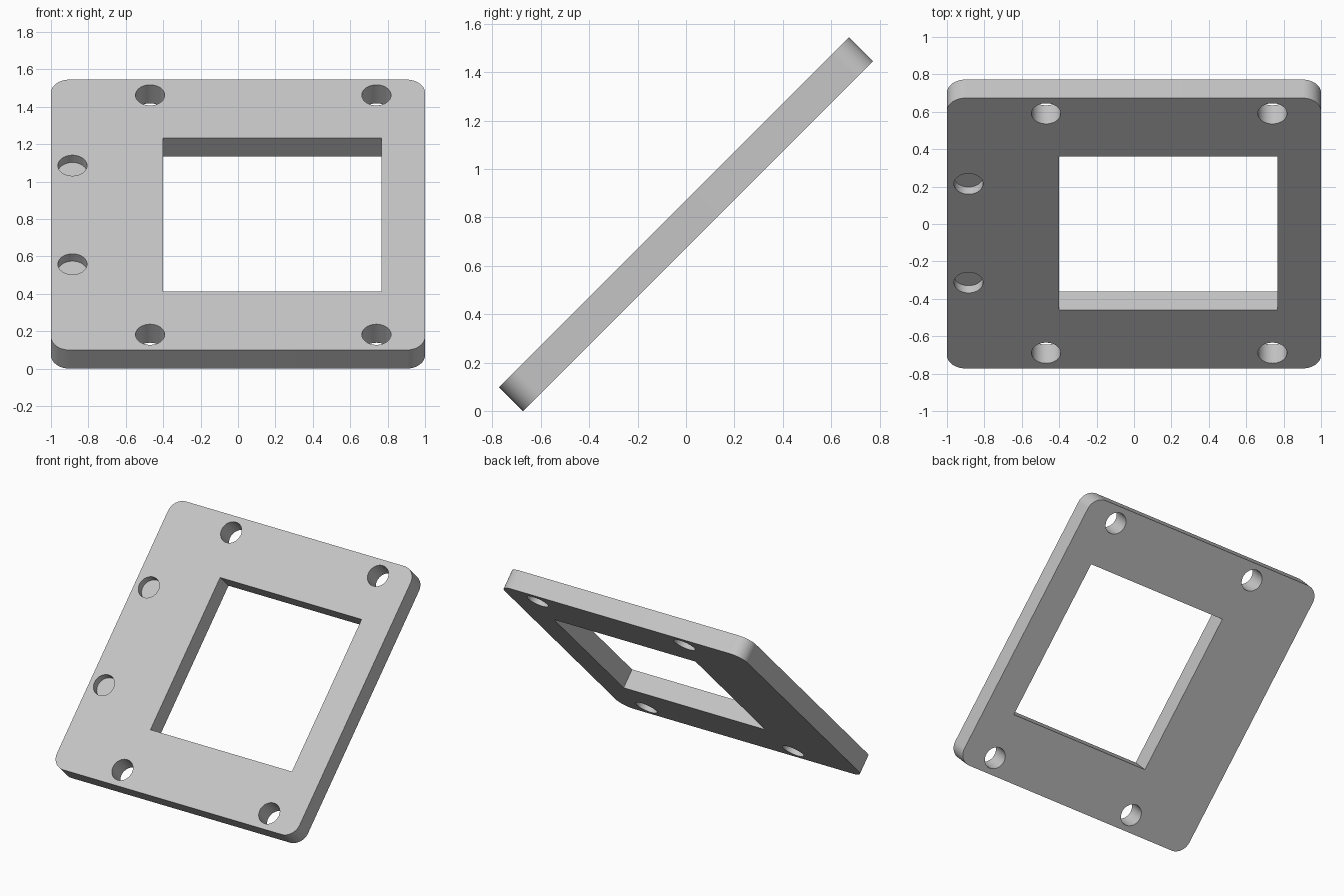
import bpy, bmesh, math
from mathutils import Matrix

cube = bpy.data.objects.get("Cube")
if cube:
    bpy.data.objects.remove(cube, do_unlink=True)

WIDTH, LENGTH, THICK = 2.0, 2.045, 0.14
CORNER, HOLE_R, BLIND_DEPTH = 0.1, 0.078, 0.055


def new_object(name, bm):
    mesh = bpy.data.meshes.new(name)
    bm.to_mesh(mesh)
    bm.free()
    obj = bpy.data.objects.new(name, mesh)
    bpy.context.collection.objects.link(obj)
    return obj


def box(name, x, y, size):
    bm = bmesh.new()
    place = Matrix.Translation((x, y, 0)) @ Matrix.Diagonal((*size, 1))
    bmesh.ops.create_cube(bm, size=1, matrix=place)
    return bm


def drill(name, x, y, z):
    # cylinder whose lower end sits at height z
    bm = bmesh.new()
    depth = 2 * THICK
    bmesh.ops.create_cone(bm, cap_ends=True, segments=48, radius1=HOLE_R, radius2=HOLE_R,
                          depth=depth, matrix=Matrix.Translation((x, y, z + depth / 2)))
    return new_object(name, bm)


# Plate with rounded corners
bm = box("plate", 0, 0, (WIDTH, LENGTH, THICK))
upright = [e for e in bm.edges if abs(e.verts[0].co.z - e.verts[1].co.z) > THICK / 2]
bmesh.ops.bevel(bm, geom=upright, offset=CORNER, segments=12, profile=0.5, affect='EDGES')
plate = new_object("mounting_plate", bm)

# Window, four through holes and two blind holes
cutters = [new_object("window_cutter", box("window", 0.183, 0, (1.166, 1.16, 2 * THICK)))]
for side in (-1, 1):
    for x in (-0.47, 0.74):
        cutters.append(drill("through_hole_cutter", x, side * 0.905, -THICK))
    cutters.append(drill("blind_hole_cutter", -0.885, side * 0.373, THICK / 2 - BLIND_DEPTH))

for cutter in cutters:
    cutter.hide_render = True
    mod = plate.modifiers.new(cutter.name, 'BOOLEAN')
    mod.operation, mod.solver, mod.object = 'DIFFERENCE', 'EXACT', cutter

# Bake the cuts and drop the cutters
bpy.context.view_layer.update()
graph = bpy.context.evaluated_depsgraph_get()
baked = bpy.data.meshes.new_from_object(plate.evaluated_get(graph))
plate.modifiers.clear()
plate.data = baked
for cutter in cutters:
    bpy.data.objects.remove(cutter, do_unlink=True)

# Colour
grey = bpy.data.materials.new("light_grey")
grey.use_nodes = True
colour = (0.56, 0.56, 0.56, 1)
grey.diffuse_color = colour
grey.node_tree.nodes["Principled BSDF"].inputs["Base Color"].default_value = colour
plate.data.materials.clear()
plate.data.materials.append(grey)

# Tilt back and rest on the lower edge
tilt = math.radians(45)
plate.rotation_euler.x = tilt
plate.location.z = (LENGTH + THICK) / 2 * math.sin(tilt)

bpy.ops.object.select_all(action='DESELECT')
plate.select_set(True)
bpy.context.view_layer.objects.active = plate
bpy.ops.object.shade_smooth_by_angle(angle=math.radians(30))
